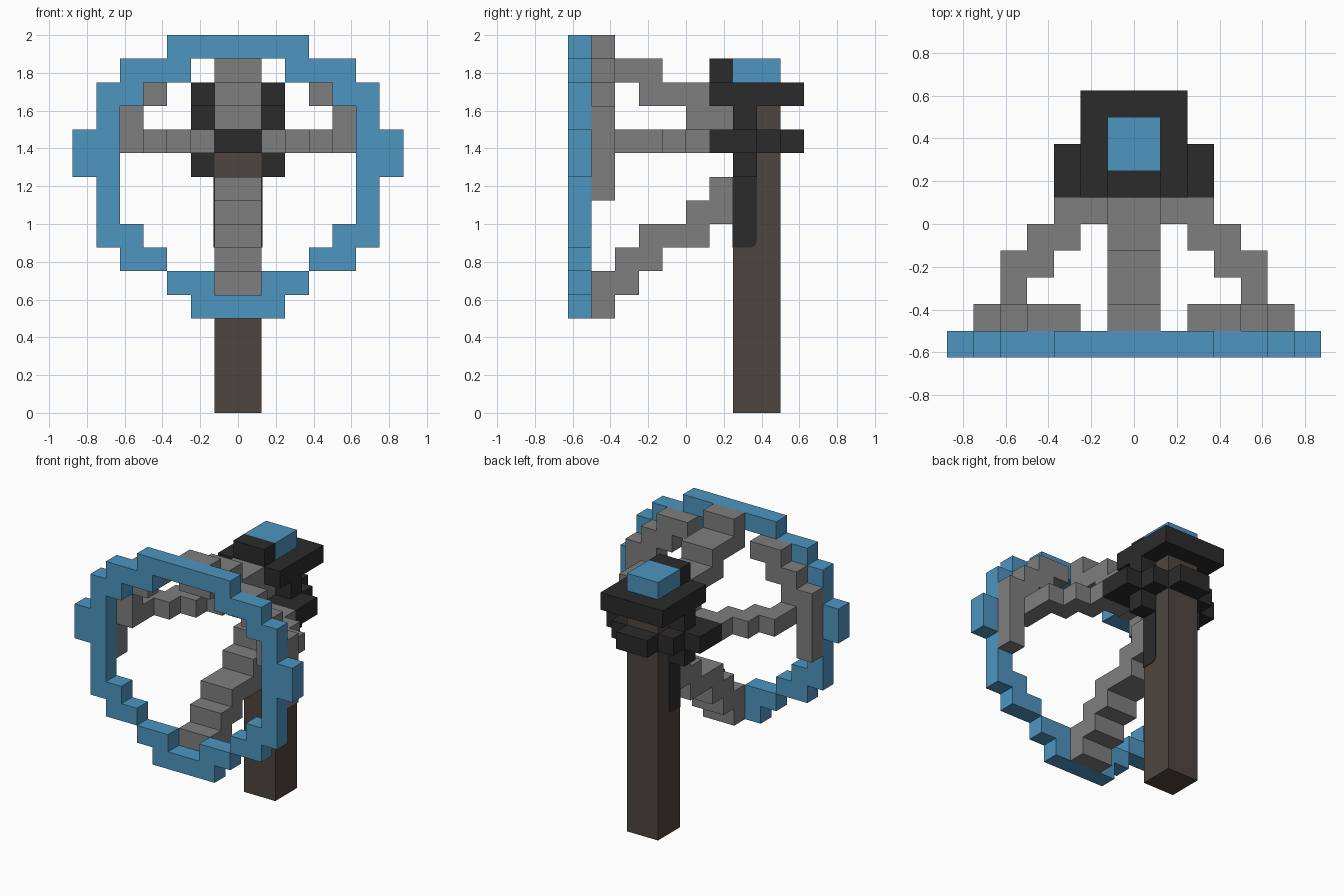
import bpy, bmesh
from mathutils import Vector

cube = bpy.data.objects.get("Cube")
if cube:
    bpy.data.objects.remove(cube, do_unlink=True)

U = 0.125  # edge of one block


def material(name, rgb):
    m = bpy.data.materials.new(name)
    m.use_nodes = True
    m.diffuse_color = (*rgb, 1)
    m.node_tree.nodes["Principled BSDF"].inputs["Base Color"].default_value = (*rgb, 1)
    return m


blue = material("blue", (0.075, 0.30, 0.53))
grey = material("grey", (0.21, 0.21, 0.21))
black = material("black", (0.024, 0.024, 0.024))
brown = material("brown", (0.078, 0.060, 0.050))


def finish(name, bm, mat):
    me = bpy.data.meshes.new(name)
    bmesh.ops.recalc_face_normals(bm, faces=bm.faces)
    bm.to_mesh(me)
    bm.free()
    me.materials.append(mat)
    ob = bpy.data.objects.new(name, me)
    bpy.context.collection.objects.link(ob)
    return ob


def blocks(name, boxes, mat):
    """Union of boxes (x0, x1, y0, y1, z0, z1) in block units, mirrored in x."""
    cells = set()
    for x0, x1, y0, y1, z0, z1 in boxes:
        for x in range(x0, x1):
            for y in range(y0, y1):
                for z in range(z0, z1):
                    cells |= {(x, y, z), (-x - 1, y, z)}
    bm = bmesh.new()
    verts = {}

    def vert(p):
        if p not in verts:
            verts[p] = bm.verts.new(Vector(p) * U)
        return verts[p]

    # keep only the outer faces of the cells
    for c in sorted(cells):
        for axis in range(3):
            for side in (0, 1):
                n = list(c)
                n[axis] += 2 * side - 1
                if tuple(n) in cells:
                    continue
                a, b = (axis + 1) % 3, (axis + 2) % 3
                quad = []
                for i, j in ((0, 0), (1, 0), (1, 1), (0, 1)):
                    p = list(c)
                    p[axis] += side
                    p[a] += i
                    p[b] += j
                    quad.append(vert(tuple(p)))
                bm.faces.new(quad if side else quad[::-1])
    bmesh.ops.dissolve_limit(bm, angle_limit=0.01, verts=bm.verts, edges=bm.edges)
    return finish(name, bm, mat)


# Stepped ring at the front: x start, x end, z start, z end
ring = [(0, 3, 15, 16), (2, 5, 14, 15), (4, 6, 13, 14), (5, 6, 12, 13),
        (5, 7, 10, 12), (5, 6, 8, 10), (4, 6, 7, 8), (3, 5, 6, 7),
        (1, 3, 5, 6), (0, 2, 4, 5)]
blocks("ring", [(x0, x1, -5, -4, z0, z1) for x0, x1, z0, z1 in ring], blue)

# Stepped brackets behind the upper sides of the ring
bracket = [(2, 4, 14, 15), (3, 5, 13, 14), (4, 6, 12, 13), (5, 6, 9, 12)]
blocks("ring_brackets", [(x0, x1, -4, -3, z0, z1) for x0, x1, z0, z1 in bracket], grey)

# Central struts: y start, y end, z
lower = [(-4, -3, 4), (-4, -2, 5), (-3, -1, 6), (-2, 1, 7), (0, 2, 8), (1, 2, 9)]
upper = [(-4, -3, 15), (-4, -1, 14), (-2, 1, 13), (0, 2, 12)]
for name, steps in (("lower_strut", lower), ("upper_strut", upper)):
    blocks(name, [(0, 1, y0, y1, z, z + 1) for y0, y1, z in steps], grey)

# Side arms: x start, x end, y
arms = [(1, 3, 0), (2, 4, -1), (3, 5, -2), (4, 5, -3), (4, 6, -4)]
blocks("side_arms", [(x0, x1, y, y + 1, 11, 12) for x0, x1, y in arms], grey)

# Post with blue cap
blocks("post", [(0, 1, 2, 4, 0, 13)], brown)
blocks("post_cap", [(0, 1, 2, 4, 14, 15)], blue)

# Black clamp around the post
blocks("clamp_collar", [(0, 2, 2, 3, 10, 13),
                        (0, 3, 1, 3, 11, 12), (0, 2, 3, 4, 11, 12), (0, 1, 4, 5, 11, 12)], black)
blocks("top_plate", [(0, 2, 1, 5, 13, 14), (0, 1, 1, 2, 14, 15)], black)

# Thin sleeve on the front half of the post, with a rounded lower rear edge
bm = bmesh.new()
bmesh.ops.create_cube(bm, size=1)
for v in bm.verts:
    v.co = Vector((v.co.x * 2.06, 2.49 + v.co.y * 1.02, 8.5 + v.co.z * 3)) * U
edge = [e for e in bm.edges if all(v.co.y > 2.9 * U and v.co.z < 7.1 * U for v in e.verts)]
bmesh.ops.bevel(bm, geom=edge, offset=0.3 * U, segments=4, profile=0.5, affect='EDGES')
finish("post_sleeve", bm, black)
